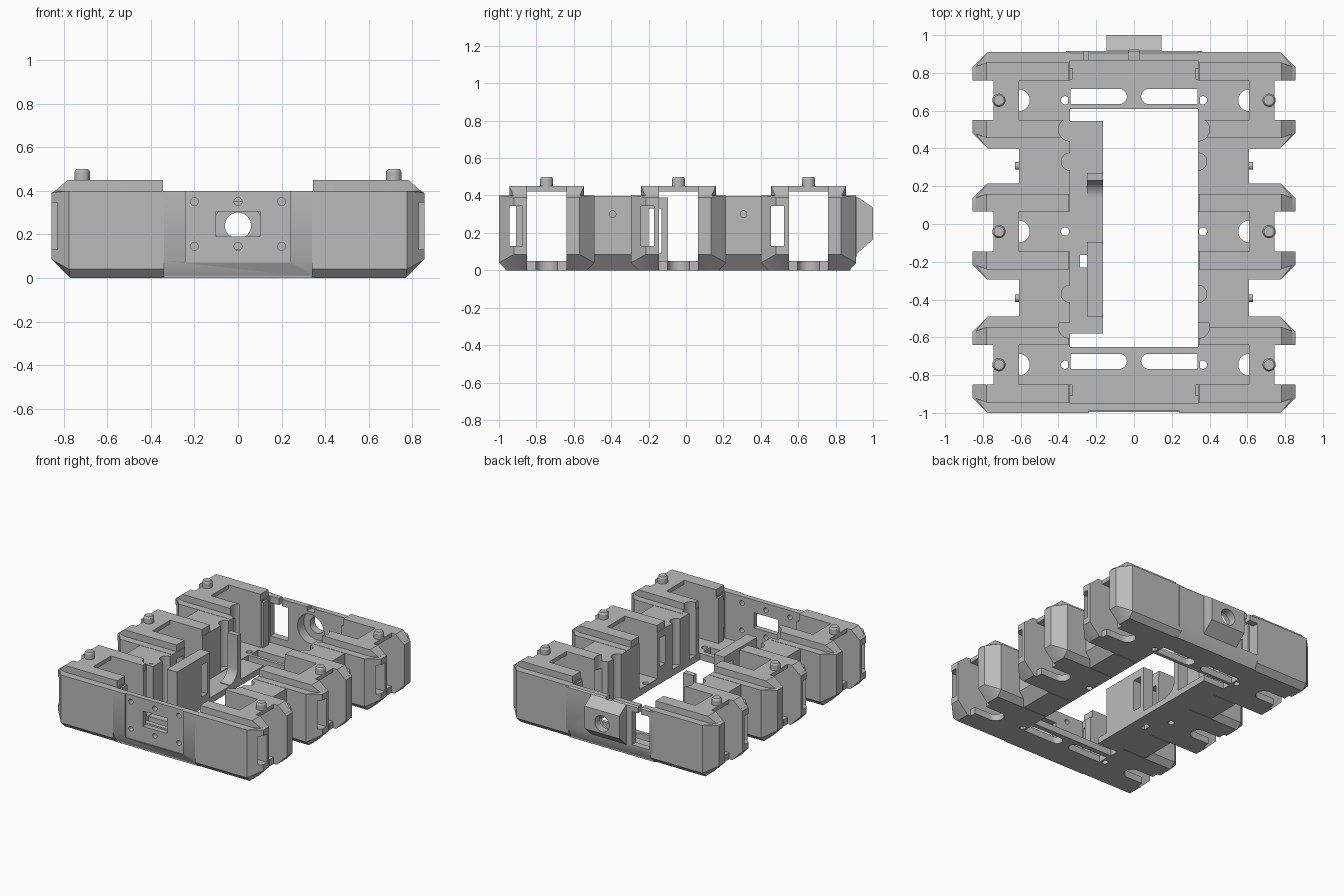
import bpy, bmesh, math
from mathutils import Matrix

if "Cube" in bpy.data.objects:
    bpy.data.objects.remove(bpy.data.objects["Cube"], do_unlink=True)

grey = bpy.data.materials.new("plain grey")
grey.use_nodes = True
COLOUR = (0.5, 0.5, 0.5, 1)
grey.diffuse_color = COLOUR
grey.node_tree.nodes["Principled BSDF"].inputs["Base Color"].default_value = COLOUR


def finish(name, bm):
    bmesh.ops.recalc_face_normals(bm, faces=bm.faces)
    mesh = bpy.data.meshes.new(name)
    bm.to_mesh(mesh)
    bm.free()
    mesh.materials.append(grey)
    obj = bpy.data.objects.new(name, mesh)
    bpy.context.collection.objects.link(obj)
    return obj


def hull(name, points):
    """Convex solid around a few corner points."""
    bm = bmesh.new()
    for p in points:
        bm.verts.new(p)
    out = bmesh.ops.convex_hull(bm, input=bm.verts)
    loose = [v for v in out["geom_interior"] if isinstance(v, bmesh.types.BMVert)]
    bmesh.ops.delete(bm, geom=loose, context='VERTS')
    bmesh.ops.dissolve_limit(bm, angle_limit=0.01, verts=bm.verts, edges=bm.edges)
    return finish(name, bm)


def box(name, x, y, z):
    return hull(name, [(a, b, c) for a in x for b in y for c in z])


def rod(name, centre, r, length, axis='Z', top=None):
    """Cylinder or taper centred on a point."""
    bm = bmesh.new()
    bmesh.ops.create_cone(bm, cap_ends=True, segments=40, radius1=r,
                          radius2=r if top is None else top, depth=length)
    turn = {'Z': Matrix(), 'Y': Matrix.Rotation(math.pi / 2, 4, 'X'),
            'X': Matrix.Rotation(math.pi / 2, 4, 'Y')}[axis]
    bm.transform(Matrix.Translation(centre) @ turn)
    return finish(name, bm)


def prism_x(name, outline, x0, x1):
    """Outline in y and z, extruded along x."""
    bm = bmesh.new()
    face = bm.faces.new([bm.verts.new((x0, y, z)) for y, z in outline])
    out = bmesh.ops.extrude_face_region(bm, geom=[face])
    moved = [v for v in out["geom"] if isinstance(v, bmesh.types.BMVert)]
    bmesh.ops.translate(bm, verts=moved, vec=(x1 - x0, 0, 0))
    return finish(name, bm)


def cut(obj, cutters):
    """Subtract the cutters for good and remove them."""
    for c in cutters:
        m = obj.modifiers.new("cut", 'BOOLEAN')
        m.operation, m.solver, m.object = 'DIFFERENCE', 'EXACT', c
    bpy.context.view_layer.update()
    graph = bpy.context.evaluated_depsgraph_get()
    mesh = bpy.data.meshes.new_from_object(obj.evaluated_get(graph))
    obj.modifiers.clear()
    obj.data = mesh
    for c in cutters:
        bpy.data.objects.remove(c, do_unlink=True)
    return obj


CENTRES = {"rear": 0.655, "middle": -0.04, "front": -0.745}
IN = 0.34  # inner face of both side rails

for side, s in (("left", 1), ("right", -1)):
    for place, cy in CENTRES.items():
        tag = side + "_" + place

        def slab(x0, x1, y, z):
            return box("cutter", (s * x0, s * x1), (cy + y[0], cy + y[1]), z)

        # Chamfered housing of one leg mount
        body = []
        for b in (-1, 1):
            body += [(s * x, cy + b * 0.215, 0) for x in (IN, 0.77)]
            body += [(s * x, cy + b * 0.255, z) for x in (IN, 0.775) for z in (0.04, 0.40)]
            body += [(s * 0.855, cy + b * 0.175, z) for z in (0.085, 0.39)]
            body += [(s * 0.84, cy + b * 0.175, 0.40)]
        housing = hull(tag + "_leg_housing", body)
        tools = [slab(0.3, 0.9, (-0.105, 0.105), (0.05, 0.5)),       # motor bay
                 slab(0.745, 0.9, (-0.105, 0.105), (-0.1, 0.5)),
                 slab(0.3, 0.9, (-0.2, -0.13), (0.13, 0.345)),       # cable slot
                 slab(0.61, 0.9, (-0.058, 0.058), (-0.1, 0.2)),      # floor slot
                 rod("cutter", (s * 0.61, cy, 0.025), 0.058, 0.2),
                 rod("cutter", (s * 0.365, cy, 0.025), 0.022, 0.2)]
        if place == "rear":
            tools.append(rod("cutter", (s * IN, 0.5, 0.35), 0.06, 0.6))
        if place == "front":
            tools.append(rod("cutter", (s * IN, -0.545, 0.35), 0.06, 0.6))
        cut(housing, tools)

        # Raised roof with its bridge over the bay
        roof = []
        for b in (-1, 1):
            roof += [(s * x, cy + b * 0.2, z) for x in (IN + 0.005, 0.78) for z in (0.395, 0.45)]
            roof += [(s * 0.845, cy + b * 0.175, 0.395)]
        tools = [slab(0.3, 0.61, (-0.105, 0.105), (0.3, 0.6)),
                 slab(0.745, 0.9, (-0.105, 0.105), (0.3, 0.6)),
                 slab(0.6, 0.76, (-0.105, 0.105), (0.3, 0.42))]
        if place == "rear":
            tools.append(rod("cutter", (s * IN, 0.5, 0.4), 0.06, 0.6))
        if place == "front":
            tools.append(rod("cutter", (s * IN, -0.545, 0.4), 0.06, 0.6))
        cut(hull(tag + "_roof", roof), tools)

        # Pivot knob
        rod(tag + "_knob", (s * 0.715, cy, 0.465), 0.035, 0.045)
        rod(tag + "_knob_tip", (s * 0.715, cy, 0.4935), 0.035, 0.013, top=0.027)

    # Connecting blocks between the housings
    for place, y0, y1, notch in (("rear", 0.215, 0.40, 0.33), ("front", -0.49, -0.295, -0.37)):
        pts = [(s * x, y, z) for y in (y0 - 0.035, y1 + 0.035)
               for x, z in ((IN, 0), (0.54, 0), (0.61, 0.085), (0.61, 0.398), (IN, 0.398))]
        block = hull(side + "_" + place + "_link_block", pts)
        cut(block, [rod("cutter", (s * IN, notch, 0.35), 0.045, 0.6)])
        rod(side + "_" + place + "_pin", (s * 0.62, (y0 + y1) / 2, 0.3), 0.02, 0.02, 'X')

    # Small inner tabs beside the end walls
    for place, y in (("rear", 0.795), ("front", -0.88)):
        box(side + "_" + place + "_tab", (s * 0.325, s * 0.35), (y - 0.03, y + 0.03), (0.05, 0.39))

# Slotted cross floors joining both sides
for place, y0, y1, ys in (("rear", 0.61, 0.88, 0.675), ("front", -0.965, -0.65, -0.727)):
    floor = box(place + "_cross_floor", (-IN - 0.01, IN + 0.01), (y0, y1), (0, 0.05))
    tools = []
    for s in (1, -1):
        tools.append(box("cutter", (s * 0.078, s * 0.335), (ys - 0.04, ys + 0.04), (-0.1, 0.2)))
        tools.append(rod("cutter", (s * 0.078, ys, 0.05), 0.04, 0.3))
    cut(floor, tools)

# Front wall with recessed plate, window and screw holes
wall = [(x, y, z) for x in (-0.36, 0.36)
        for y, z in ((-0.95, 0), (-0.96, 0), (-1, 0.08), (-1, 0.40), (-0.95, 0.40))]
tools = [box("cutter", (-0.24, 0.24), (-1.1, -0.99), (0.07, 0.5)),
         box("cutter", (-0.1, 0.1), (-1.1, -0.9), (0.19, 0.305))]
tools += [rod("cutter", (x, -0.97, z), 0.018, 0.2, 'Y') for x in (-0.2, 0, 0.2) for z in (0.145, 0.35)]
cut(hull("front_wall", wall), tools)

# Rear wall with side window and rounded cable bore
wall = [(x, y, z) for x in (-0.36, 0.36)
        for y, z in ((0.865, 0), (0.875, 0), (0.915, 0.08), (0.915, 0.39), (0.905, 0.40), (0.865, 0.40))]
cut(hull("rear_wall", wall),
    [box("cutter", (-0.335, -0.19), (0.8, 1), (0.1, 0.35)),
     box("cutter", (-0.265, -0.24), (0.8, 1), (0.3, 0.5)),
     box("cutter", (-0.03, 0.03), (0.8, 0.92), (0.37, 0.5)),
     rod("cutter", (0, 0.9, 0.24), 0.11, 0.2, 'Y')])

boss = [(x, y, z) for x in (-0.145, 0.145)
        for y, z in ((0.87, 0.09), (0.915, 0.09), (1, 0.165), (1, 0.335), (0.92, 0.39), (0.87, 0.39))]
cut(hull("rear_boss", boss),
    [rod("cutter", (0, 0.95, 0.24), 0.06, 0.4, 'Y'),
     rod("cutter", (0, 0.85, 0.24), 0.11, 0.18, 'Y'),
     box("cutter", (-0.03, 0.03), (0.8, 0.92), (0.36, 0.5))])

# Side tray with holder panel and curved hook
tray = box("holder_tray", (-0.345, -0.165), (-0.58, 0.545), (0, 0.045))
cut(tray, [box("cutter", (-0.285, -0.25), (-0.23, -0.165), (-0.1, 0.2))])
panel = box("holder_panel", (-0.25, -0.165), (-0.49, -0.095), (0.02, 0.39))
cut(panel, [box("cutter", (-0.3, -0.1), (-0.2, -0.13), (0.09, 0.33))])

arc = [(0.14 + 0.09 * math.sin(t), 0.14 - 0.09 * math.cos(t))
       for t in (i * math.pi / 16 for i in range(9))]
prism_x("holder_hook", [(0.27, 0.39), (0.27, 0.02), (0.14, 0.02)] + arc + [(0.23, 0.39)],
        -0.25, -0.165)

# Smooth the round parts while keeping edges crisp
for obj in bpy.context.collection.objects:
    if obj.type == 'MESH' and obj.data.materials and obj.data.materials[0] == grey:
        obj.data.shade_smooth()
        obj.data.set_sharp_from_angle(angle=math.radians(30))
